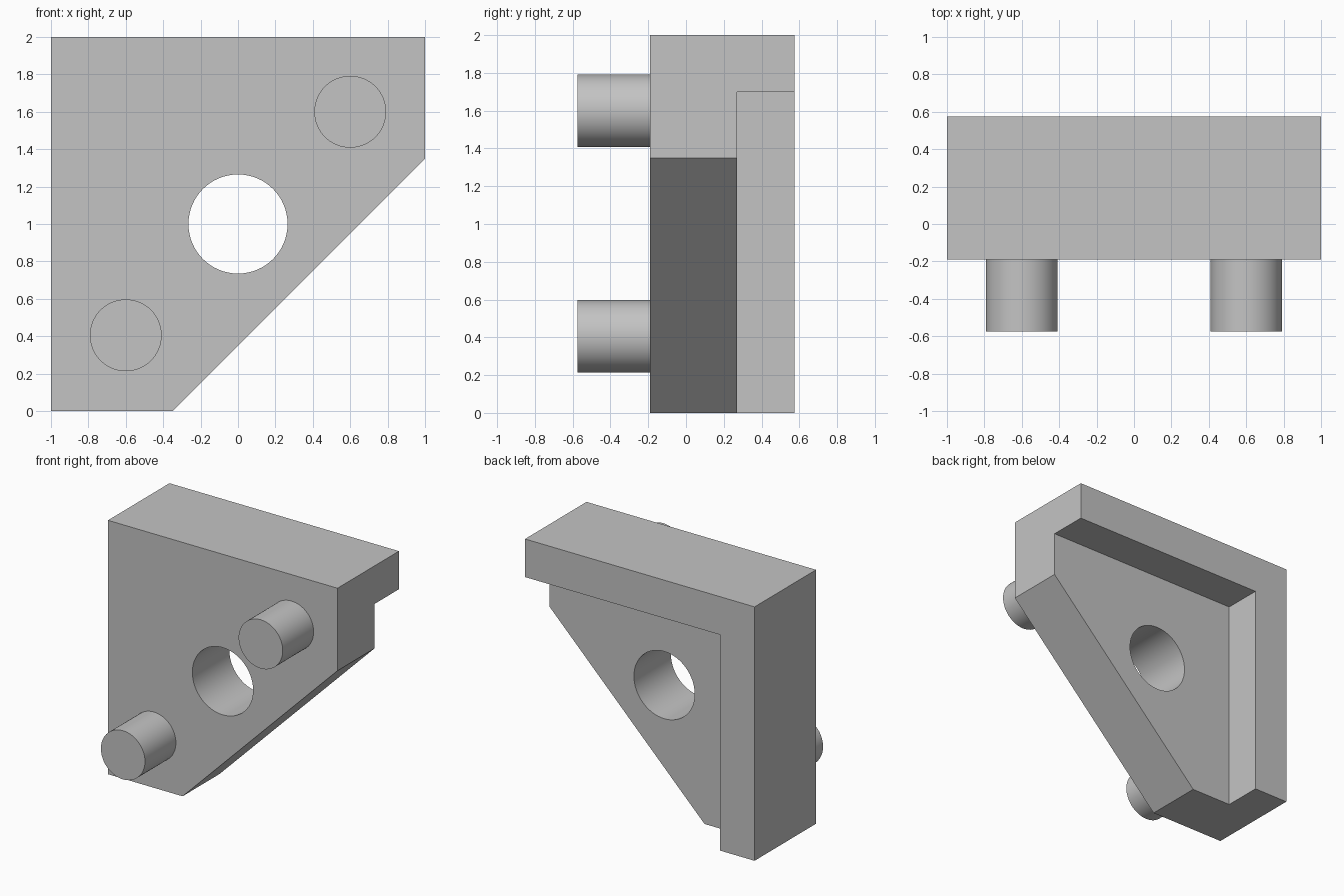
import bpy, bmesh, math
from mathutils import Matrix, Vector

if "Cube" in bpy.data.objects:
    bpy.data.objects.remove(bpy.data.objects["Cube"])

FRONT, STEP, BACK = -0.19, 0.27, 0.575   # depths of plate face, pocket floor, rim face

grey = bpy.data.materials.new("light grey")
grey.diffuse_color = (0.55, 0.55, 0.55, 1)
grey.use_nodes = True
grey.node_tree.nodes["Principled BSDF"].inputs["Base Color"].default_value = grey.diffuse_color


def prism(name, outline, y0, y1):
    """Extrude an (x, z) outline from y0 to y1."""
    bm = bmesh.new()
    face = bm.faces.new([bm.verts.new((x, y0, z)) for x, z in outline])
    new = bmesh.ops.extrude_face_region(bm, geom=[face])["geom"]
    bmesh.ops.translate(bm, vec=Vector((0, y1 - y0, 0)),
                        verts=[v for v in new if isinstance(v, bmesh.types.BMVert)])
    bmesh.ops.recalc_face_normals(bm, faces=bm.faces)
    mesh = bpy.data.meshes.new(name)
    bm.to_mesh(mesh)
    bm.free()
    mesh.materials.append(grey)
    obj = bpy.data.objects.new(name, mesh)
    bpy.context.collection.objects.link(obj)
    return obj


def circle(cx, cz, r, n=64):
    return [(cx + r * math.cos(math.tau * i / n), cz + r * math.sin(math.tau * i / n))
            for i in range(n)]


def smooth(obj):
    bpy.ops.object.select_all(action='DESELECT')
    obj.select_set(True)
    bpy.context.view_layer.objects.active = obj
    bpy.ops.object.shade_smooth_by_angle(angle=math.radians(30))


# Corner block with a chamfered lower right corner
block = prism("corner_block", [(-1, 0), (-0.35, 0), (1, 1.35), (1, 2), (-1, 2)], FRONT, BACK)

# Rear pocket leaves an L-shaped rim; the bore goes right through
pocket = prism("pocket_cutter", [(-0.7, -0.5), (1.5, -0.5), (1.5, 1.7), (-0.7, 1.7)], STEP, 1)
bore = prism("bore_cutter", circle(0, 1, 0.265), -1, 1)
bpy.context.view_layer.objects.active = block
for cutter in (pocket, bore):
    mod = block.modifiers.new(cutter.name, 'BOOLEAN')
    mod.operation = 'DIFFERENCE'
    mod.solver = 'EXACT'
    mod.object = cutter
    bpy.ops.object.modifier_apply(modifier=mod.name)
for cutter in (pocket, bore):
    bpy.data.objects.remove(cutter)
smooth(block)

# Two locating pegs on the front face
for name, x, z in (("lower_peg", -0.6, 0.405), ("upper_peg", 0.6, 1.6)):
    smooth(prism(name, circle(x, z, 0.192), -0.575, FRONT))
